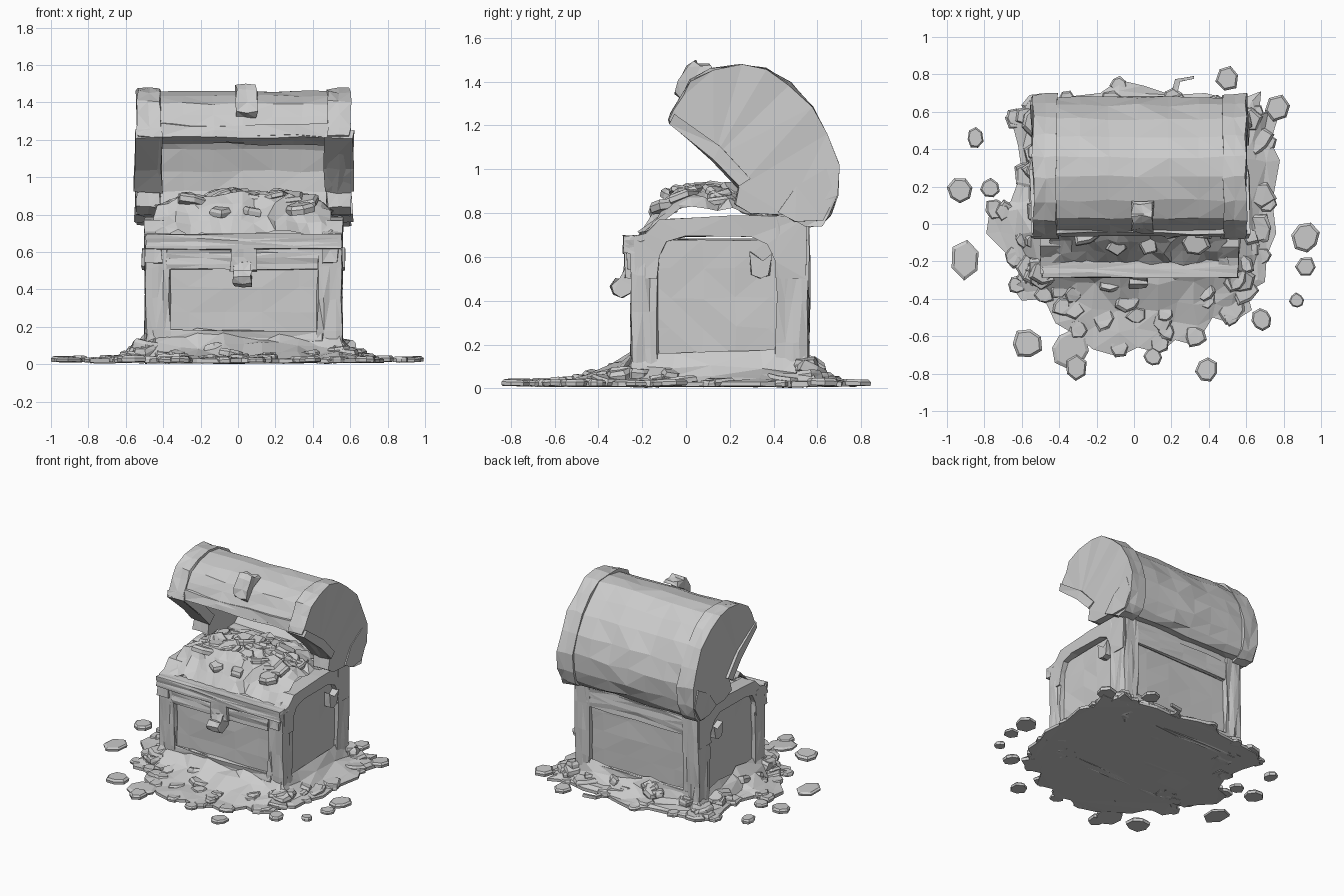
import bpy, bmesh, math, random
from mathutils import Vector, Matrix

if "Cube" in bpy.data.objects:
    bpy.data.objects.remove(bpy.data.objects["Cube"])
random.seed(7)
R = random.uniform


def finish(name, bm, jit=0.0):
    bmesh.ops.recalc_face_normals(bm, faces=bm.faces)
    for v in bm.verts:
        v.co += Vector((R(-jit, jit), R(-jit, jit), R(-jit, jit)))
        v.co.z = max(v.co.z, 0.0)
    bmesh.ops.triangulate(bm, faces=[f for f in bm.faces if len(f.verts) > 3])
    me = bpy.data.meshes.new(name)
    bm.to_mesh(me)
    bm.free()
    ob = bpy.data.objects.new(name, me)
    bpy.context.collection.objects.link(ob)
    return ob


def box(name, x0, x1, y0, y1, z0, z1, jit=0.006, cuts=1):
    bm = bmesh.new()
    bmesh.ops.create_cube(bm, size=1)
    for v in bm.verts:
        v.co = Vector(((x0 + x1) / 2 + v.co.x * (x1 - x0),
                       (y0 + y1) / 2 + v.co.y * (y1 - y0),
                       (z0 + z1) / 2 + v.co.z * (z1 - z0)))
    bmesh.ops.subdivide_edges(bm, edges=bm.edges[:], cuts=cuts, use_grid_fill=True)
    return finish(name, bm, jit)


def prism(name, pts, place, a, b, segs=1, jit=0.005):
    """Extrude a 2D outline from a to b; place maps (u, v, w) to xyz."""
    bm = bmesh.new()
    rings = [[bm.verts.new(place(u, v, a + (b - a) * i / segs)) for u, v in pts]
             for i in range(segs + 1)]
    n = len(pts)
    for r, s in zip(rings, rings[1:]):
        for i in range(n):
            bm.faces.new((r[i], r[(i + 1) % n], s[(i + 1) % n], s[i]))
    bm.faces.new(rings[0])
    bm.faces.new(rings[-1])
    return finish(name, bm, jit)


def along_x(u, v, w):
    return (w, u, v)


def along_y(u, v, w):
    return (u, w, v)


def chunk(bm, pos, r, h, sides, tilt=0.0, stretch=1.0, rough=0.12):
    """Rough flat nugget with a narrower top."""
    m = (Matrix.Translation(pos) @ Matrix.Rotation(R(-tilt, tilt), 4, 'X')
         @ Matrix.Rotation(R(-tilt, tilt), 4, 'Y') @ Matrix.Diagonal((1, stretch, 1, 1))
         @ Matrix.Rotation(R(0, 6.3), 4, 'Z'))
    rad = [r * R(1 - rough, 1 + rough) for _ in range(sides)]
    rings = []
    for z, k in ((0, 0.96), (h * 0.6, 1.0), (h, 0.82)):
        rings.append([bm.verts.new(m @ Vector((q * k * math.cos(math.tau * i / sides),
                                               q * k * math.sin(math.tau * i / sides), z)))
                      for i, q in enumerate(rad)])
    for a, b in zip(rings, rings[1:]):
        for i in range(sides):
            j = (i + 1) % sides
            bm.faces.new((a[i], a[j], b[j], b[i]))
    bm.faces.new(rings[0])
    bm.faces.new(rings[-1])


CX = 0.03  # chest centre in x

# Body: core and corner posts
box("chest_core", -0.465, 0.525, -0.22, 0.525, 0.01, 0.68, 0.005, 4)
for side in (-1, 1):
    xo = CX + side * 0.525
    xi = CX + side * 0.395
    x0, x1 = min(xo, xi), max(xo, xi)
    box("front_post", x0, x1, -0.25, -0.13, 0.01, 0.69, 0.008, 3)
    box("back_post", x0, x1, 0.41, 0.56, 0.01, 0.79, 0.008, 3)
    # Side frame with arched inner corners
    frame = [(-0.235, 0.69), (-0.235, 0.5), (-0.13, 0.5), (-0.125, 0.6), (-0.09, 0.67),
             (0.0, 0.695), (0.3, 0.695), (0.37, 0.66), (0.41, 0.58), (0.41, 0.5),
             (0.55, 0.5), (0.55, 0.79), (0.2, 0.785), (-0.12, 0.77), (-0.18, 0.71)]
    prism("side_arch_frame", frame, along_x, CX + side * 0.42, CX + side * 0.53, 1, 0.004)
    # Side handle, a hooked bracket
    hook = [(0.29, 0.62), (0.30, 0.52), (0.34, 0.50), (0.38, 0.52), (0.395, 0.62), (0.35, 0.58)]
    prism("side_handle", hook, along_x, CX + side * 0.48, CX + side * 0.545)

# Front: sill, rim beam, lock plate and lock
box("front_sill", -0.4, 0.45, -0.25, -0.18, 0.01, 0.18, 0.008, 3)
box("front_beam", -0.38, 0.43, -0.255, -0.16, 0.51, 0.62, 0.006, 3)
box("front_rim", -0.49, 0.555, -0.285, -0.19, 0.615, 0.695, 0.005, 3)
for x in (-0.45, 0.49):
    box("corner_plate", x - 0.045, x + 0.045, -0.265, -0.2, 0.54, 0.69, 0.008)
box("lock_plate", -0.04, 0.10, -0.28, -0.2, 0.5, 0.65, 0.005)
lock = [(-0.345, 0.47), (-0.335, 0.43), (-0.29, 0.415), (-0.22, 0.46), (-0.22, 0.56),
        (-0.28, 0.55), (-0.30, 0.50), (-0.325, 0.505)]
prism("lock", lock, along_x, -0.025, 0.07, 2, 0.007)
# Back rails
box("back_rail", -0.4, 0.45, 0.5, 0.555, 0.58, 0.72, 0.006, 3)
box("back_sill", -0.4, 0.45, 0.5, 0.555, 0.01, 0.15, 0.008, 3)
box("back_wall_top", -0.42, 0.48, 0.47, 0.55, 0.66, 0.8, 0.004, 2)

# Lid: outline of the curved outside, front lip round to the back
arc = [(-0.075, 1.22), (-0.065, 1.26), (-0.02, 1.34), (0.02, 1.405), (0.12, 1.455), (0.25, 1.475),
       (0.36, 1.463), (0.475, 1.39), (0.575, 1.29), (0.65, 1.16), (0.694, 1.02),
       (0.694, 0.885), (0.66, 0.79), (0.62, 0.745)]
under = [(0.55, 0.74), (0.46, 0.79), (0.3, 0.80), (0.225, 0.84), (0.24, 0.92), (0.12, 1.045)]


def scaled(pts, k):
    return [(0.3 + (y - 0.3) * k, 1.08 + (z - 1.08) * k) for y, z in pts]


band_in = scaled(arc, 0.8)
prism("lid_shell", scaled(arc, 0.96) + [(0.52, 0.76)] + band_in[::-1][1:],
      along_x, -0.45, 0.5, 6, 0.008)
for side in (-1, 1):
    prism("lid_end_band", arc + under, along_x, CX + side * 0.445, CX + side * 0.57, 2, 0.008)
    # Raised rim along the slanted opening and hinge bracket below
    rim = [(-0.06, 1.25), (-0.075, 1.21), (0.12, 1.04), (0.235, 0.92), (0.29, 0.96), (0.16, 1.1)]
    prism("lid_end_rim", rim, along_x, CX + side * 0.435, CX + side * 0.585, 1, 0.008)
    leg = [(0.42, 0.80), (0.50, 0.92), (0.64, 1.0), (0.68, 0.88), (0.62, 0.76), (0.5, 0.76)]
    prism("hinge_bracket", leg, along_x, CX + side * 0.46, CX + side * 0.58, 1, 0.007)
lip = [(-0.07, 1.22), (-0.05, 1.28), (0.03, 1.28), (0.06, 1.2), (0.02, 1.175)]
prism("lid_front_lip", lip, along_x, -0.42, 0.48, 5, 0.01)
latch = [(-0.03, 1.40), (-0.045, 1.35), (-0.015, 1.32), (0.03, 1.4), (0.12, 1.45),
         (0.11, 1.475), (0.06, 1.475), (0.04, 1.50), (0.0, 1.47)]
prism("lid_latch", latch, along_x, -0.01, 0.1, 2, 0.008)


# Gold heap inside the chest
def heap_height(x, y):
    rise = min(1.0, max(0.0, (y + 0.21) / 0.17))
    z = 0.70 + 0.205 * rise * (1 - 0.35 * abs((x - CX) / 0.47) ** 3)
    return z - 0.3 * max(0, y - 0.22)


bm = bmesh.new()
NX, NY = 17, 13
grid = []
for i in range(NX):
    row = []
    for j in range(NY):
        x, y = -0.44 + 0.94 * i / (NX - 1), -0.21 + 0.71 * j / (NY - 1)
        row.append(bm.verts.new((x + R(-.015, .015), y + R(-.012, .012),
                                 heap_height(x, y) + R(-.025, .025))))
    grid.append(row)
for i in range(NX - 1):
    for j in range(NY - 1):
        bm.faces.new((grid[i][j], grid[i + 1][j], grid[i + 1][j + 1], grid[i][j + 1]))
finish("gold_heap", bm)
bm = bmesh.new()
for _ in range(34):
    x, y = CX + R(-0.38, 0.38), R(-0.12, 0.25)
    chunk(bm, Vector((x, y, heap_height(x, y) - 0.025)), R(0.05, 0.09), R(0.03, 0.05),
          random.choice((5, 6, 7)), 0.4, 1, 0.25)
finish("gold_heap_nuggets", bm)

# Spilled gold: ragged outline, rising towards the chest walls
edge = [(-.66, .57), (-.62, .42), (-.60, .28), (-.66, .12), (-.77, .08), (-.79, -.05), (-.66, -.18),
        (-.54, -.26), (-.65, -.34), (-.60, -.41), (-.48, -.40), (-.42, -.53), (-.30, -.60),
        (-.22, -.67), (-.08, -.71), (.02, -.66), (.14, -.69), (.22, -.62), (.33, -.65),
        (.42, -.50), (.52, -.53), (.63, -.46), (.58, -.38), (.70, -.31), (.71, -.17), (.76, -.05),
        (.74, .12), (.78, .34), (.73, .44), (.78, .60), (.67, .60), (.68, .71), (.55, .66),
        (.38, .70), (.20, .69), (.05, .74), (-.08, .77), (-.18, .70), (-.36, .68), (-.55, .66)]


def spill_at(x, y, t):
    """Point part of the way from the outline to the chest wall."""
    px, py = min(max(x, -0.475), 0.535), min(max(y, -0.235), 0.54)
    return x + (px - x) * t, y + (py - y) * t


bm = bmesh.new()
rings = []
for t, z in ((0, 0.008), (0, 0.03), (0.25, 0.038), (0.5, 0.05), (0.8, 0.09), (1, 0.16)):
    ring = []
    for x, y in edge:
        sx, sy = spill_at(x, y, t)
        w = 0.014 if 0 < t < 1 else 0.0
        ring.append(bm.verts.new((sx + R(-w, w), sy + R(-w, w),
                                  z + R(-1, 1) * (0.005 + 0.03 * t if t else 0.003))))
    rings.append(ring)
n = len(edge)
for a, b in zip(rings, rings[1:]):
    for i in range(n):
        bm.faces.new((a[i], a[(i + 1) % n], b[(i + 1) % n], b[i]))
bm.faces.new(rings[0])
finish("spilled_gold", bm)

# Nuggets piled against the walls and over the spill
bm = bmesh.new()
for k in range(70):
    i, f, t = random.randrange(n), R(0, 1), R(0.2, 0.95)
    (xa, ya), (xb, yb) = edge[i], edge[(i + 1) % n]
    x, y = spill_at(xa + (xb - xa) * f, ya + (yb - ya) * f, t)
    chunk(bm, Vector((x, y, 0.012 + 0.09 * t ** 3)), R(0.045, 0.08), R(0.02, 0.035) + 0.02 * t,
          random.choice((5, 6, 7)), 0.06 + 0.5 * t ** 2, 1, 0.25)
# Pieces overlapping the ragged outline
for x, y in edge[::2]:
    sx, sy = spill_at(x, y, 0.12)
    chunk(bm, Vector((sx, sy, 0.01)), R(0.045, 0.06), R(0.025, 0.035), 7, 0.03, 1, 0.2)
finish("spilled_nuggets", bm, 0.003)

# Loose pieces lying round the spill: x, y, radius, stretch
loose = [(-.85, .46, .045, 1.3), (-.93, .18, .072, 1), (-.77, .19, .052, 1), (-.90, -.19, .08, 1.3),
         (.92, -.07, .075, 1.1), (.92, -.23, .056, 1), (.87, -.41, .04, 1), (.39, -.78, .063, 1.1),
         (.50, .78, .065, 1.1), (-.57, -.64, .08, 1), (-.34, -.67, .1, 1), (-.31, -.77, .06, 1.2),
         (.10, -.71, .05, 1), (.77, .62, .07, 1), (.68, -.51, .055, 1.1), (-.63, .56, .06, 1)]
bm = bmesh.new()
for x, y, r, s in loose:
    chunk(bm, Vector((x, y, 0.012)), r, R(0.022, 0.034), random.choice((6, 7, 8)), 0.04, s)
finish("loose_nuggets", bm)
# Bent scrap behind the chest
scrap = [(.20, .70), (.23, .69), (.245, .76), (.32, .775), (.32, .79), (.22, .775)]
prism("bent_scrap", scrap, lambda u, v, w: (u, v, w), 0.01, 0.035, 1, 0.002)
